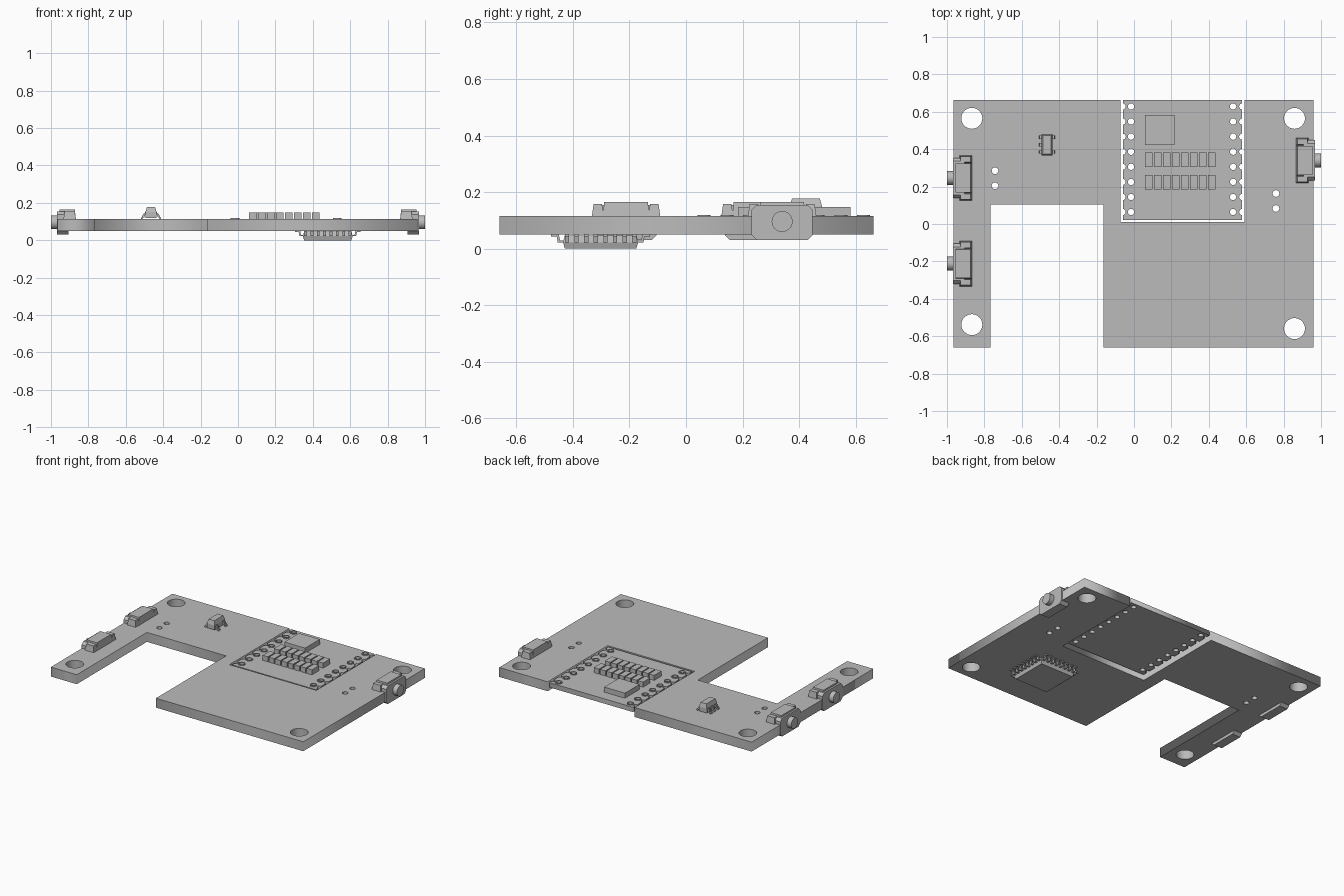
import bpy, bmesh
from math import sin, cos, pi
from mathutils import Matrix, Vector

cube = bpy.data.objects.get("Cube")
if cube:
    bpy.data.objects.remove(cube, do_unlink=True)

grey = bpy.data.materials.new("light grey")
grey.use_nodes = True
COLOUR = (0.5, 0.5, 0.5, 1)
grey.diffuse_color = COLOUR
grey.node_tree.nodes["Principled BSDF"].inputs["Base Color"].default_value = COLOUR

BOTTOM, TOP = 0.05, 0.115


def finish(name, bm):
    bmesh.ops.recalc_face_normals(bm, faces=bm.faces)
    mesh = bpy.data.meshes.new(name)
    bm.to_mesh(mesh)
    bm.free()
    mesh.materials.append(grey)
    ob = bpy.data.objects.new(name, mesh)
    bpy.context.collection.objects.link(ob)
    return ob


def box(bm, x0, x1, y0, y1, z0, z1, taper=0):
    """Box whose top can be drawn in on all four sides."""
    m = Matrix.Translation(((x0 + x1) / 2, (y0 + y1) / 2, (z0 + z1) / 2))
    m = m @ Matrix.Diagonal((x1 - x0, y1 - y0, z1 - z0, 1))
    verts = bmesh.ops.create_cube(bm, size=1, matrix=m)["verts"]
    top = max(v.co.z for v in verts)
    for v in verts:
        if taper and v.co.z > top - 1e-5:
            v.co.x += taper if v.co.x < (x0 + x1) / 2 else -taper
            v.co.y += taper if v.co.y < (y0 + y1) / 2 else -taper


def prism(bm, points, offset):
    """Extrude a closed 3D outline along an offset."""
    face = bm.faces.new([bm.verts.new(p) for p in points])
    ext = bmesh.ops.extrude_face_region(bm, geom=[face], use_keep_orig=True)
    moved = [g for g in ext["geom"] if isinstance(g, bmesh.types.BMVert)]
    bmesh.ops.translate(bm, verts=moved, vec=Vector(offset))


def arc(cx, cy, r, a0=0.0, a1=2 * pi, n=24, closed=True):
    steps = n if closed else n + 1
    return [(cx + r * cos(a0 + (a1 - a0) * i / n), cy + r * sin(a0 + (a1 - a0) * i / n))
            for i in range(steps)]


def plate(name, loops, z0, z1):
    """Flat plate from an outline and its holes."""
    curve = bpy.data.curves.new(name, "CURVE")
    curve.dimensions = "2D"
    curve.fill_mode = "BOTH"
    curve.extrude = (z1 - z0) / 2
    for loop in loops:
        spline = curve.splines.new("POLY")
        spline.points.add(len(loop) - 1)
        for p, (x, y) in zip(spline.points, loop):
            p.co = (x, y, 0, 1)
        spline.use_cyclic_u = True
    temp = bpy.data.objects.new(name, curve)
    bpy.context.collection.objects.link(temp)
    mesh = bpy.data.meshes.new_from_object(temp.evaluated_get(bpy.context.evaluated_depsgraph_get()))
    bpy.data.objects.remove(temp, do_unlink=True)
    bm = bmesh.new()
    bm.from_mesh(mesh)
    bpy.data.meshes.remove(mesh)
    bmesh.ops.remove_doubles(bm, verts=bm.verts, dist=1e-5)
    bmesh.ops.translate(bm, verts=bm.verts, vec=(0, 0, (z0 + z1) / 2))
    ob = finish(name, bm)
    ob.data.materials.clear()
    ob.data.materials.append(grey)
    return ob


# Main board: notch in front, slot for the module at the back, drilled holes
outline = [(-0.965, -0.66), (-0.767, -0.66), (-0.767, 0.104), (-0.163, 0.104),
           (-0.163, -0.66), (0.96, -0.66), (0.96, 0.663), (0.59, 0.663),
           (0.59, 0.01), (-0.072, 0.01), (-0.072, 0.663), (-0.965, 0.663)]
mounting = [(-0.867, 0.565), (-0.867, -0.538), (0.858, 0.565), (0.858, -0.559)]
wire = [(-0.743, 0.285), (-0.743, 0.205), (0.759, 0.163), (0.759, 0.083)]
plate("main_board", [outline] + [arc(x, y, 0.056, n=32) for x, y in mounting]
      + [arc(x, y, 0.018, n=16) for x, y in wire], BOTTOM, TOP)

# Module board with half holes along both sides
pin_y = [0.064 + 0.0806 * i for i in range(8)]
L, R = -0.06, 0.578
edge = [(L, 0.021), (R, 0.021)]
for y in pin_y:
    edge += arc(R, y, 0.016, 1.5 * pi, 0.5 * pi, 8, False)
edge += [(R, 0.663), (L, 0.663)]
for y in reversed(pin_y):
    edge += arc(L, y, 0.016, 0.5 * pi, -0.5 * pi, 8, False)
pins = [arc(x, y, 0.017, n=16) for x in (-0.016, 0.53) for y in pin_y]
plate("module_board", [edge] + pins, 0.08, 0.113)

# Thin pads around the module holes
rings = []
for x in (-0.016, 0.53):
    for y in pin_y:
        rings += [arc(x, y, 0.023, n=16), arc(x, y, 0.017, n=16)]
plate("module_pads", rings, 0.112, 0.118)

# Parts on the module
bm = bmesh.new()
box(bm, 0.058, 0.216, 0.422, 0.582, 0.112, 0.148)
finish("module_chip", bm)
bm = bmesh.new()
for row in (0.344, 0.223):
    for i in range(8):
        x = 0.079 + 0.048 * i
        box(bm, x - 0.02, x + 0.02, row - 0.039, row + 0.039, 0.112, 0.148)
finish("module_resistors", bm)


def lead(bm, centre, angle, along, inner, outer, width, heights):
    """Gull-wing lead: shoulder, drop and foot, pointing out at an angle."""
    shoulder, foot, t = heights
    mid = (inner + outer) / 2
    side = [(inner, shoulder), (mid, shoulder), (mid + 0.004, foot), (outer, foot),
            (outer, foot + t), (mid - 0.004, foot + t), (mid - 0.008, shoulder + t),
            (inner, shoulder + t)]
    m = Matrix.Translation((*centre, 0)) @ Matrix.Rotation(angle, 4, "Z")
    prism(bm, [m @ Vector((r, along - width / 2, z)) for r, z in side],
          m.to_3x3() @ Vector((0, width, 0)))


# Small five-lead chip on the main board
sx, sy = -0.465, 0.424
bm = bmesh.new()
box(bm, sx - 0.03, sx + 0.03, sy - 0.057, sy + 0.057, 0.12, 0.15)
box(bm, sx - 0.03, sx + 0.03, sy - 0.057, sy + 0.057, 0.15, 0.178, 0.008)
finish("small_chip", bm)
bm = bmesh.new()
for k in (-1, 0, 1):
    lead(bm, (sx, sy), pi, k * 0.039, 0.026, 0.054, 0.018, (0.142, TOP, 0.008))
    if k:
        lead(bm, (sx, sy), 0, k * 0.039, 0.026, 0.054, 0.018, (0.142, TOP, 0.008))
finish("small_chip_leads", bm)

# Square chip under the board with leads on all four sides
qx, qy, h = 0.48, -0.302, 0.133
bm = bmesh.new()
box(bm, qx - h, qx + h, qy - h, qy + h, 0.022, 0.046, 0.006)
lower = len(bm.verts)
box(bm, qx - h, qx + h, qy - h, qy + h, 0.0, 0.022)
bm.verts.ensure_lookup_table()
for v in bm.verts[lower:]:
    if v.co.z < 0.01:
        v.co.x += 0.007 if v.co.x < qx else -0.007
        v.co.y += 0.007 if v.co.y < qy else -0.007
finish("underside_chip", bm)
bm = bmesh.new()
for q in range(4):
    for i in range(8):
        lead(bm, (qx, qy), q * pi / 2, (i - 3.5) * 0.034, 0.128, 0.175, 0.015,
             (0.022, 0.043, 0.007))
finish("underside_chip_leads", bm)


def button(name, cy, s):
    """Side push button on the board edge; s is the side it faces."""
    def bar(bm, x0, x1, *rest):
        box(bm, min(s * x0, s * x1), max(s * x0, s * x1), *rest)
    bm = bmesh.new()
    w, c, z0, z1 = 0.108, 0.018, 0.03, 0.155
    octagon = [(-w, z0 + c), (-w + c, z0), (w - c, z0), (w, z0 + c),
               (w, z1 - c), (w - c, z1), (-w + c, z1), (-w, z1 - c)]
    prism(bm, [(s * 0.905, cy + y, z) for y, z in octagon], (s * 0.063, 0, 0))
    bar(bm, 0.865, 0.962, cy - 0.085, cy + 0.085, 0.1, 0.165, 0.008)
    for k in (-1, 1):
        bar(bm, 0.865, 0.935, cy + k * 0.1 - 0.023, cy + k * 0.1 + 0.023, 0.1, 0.157, 0.008)
    finish(name + "_body", bm)
    bm = bmesh.new()
    prism(bm, [(s * 0.96, cy + y, z) for y, z in arc(0, 0.096, 0.037)], (s * 0.04, 0, 0))
    ob = finish(name + "_plunger", bm)
    bpy.ops.object.select_all(action="DESELECT")
    ob.select_set(True)
    bpy.context.view_layer.objects.active = ob
    bpy.ops.object.shade_smooth_by_angle()


button("left_button", 0.34, 1)
button("right_back_button", 0.246, -1)
button("right_front_button", -0.212, -1)
